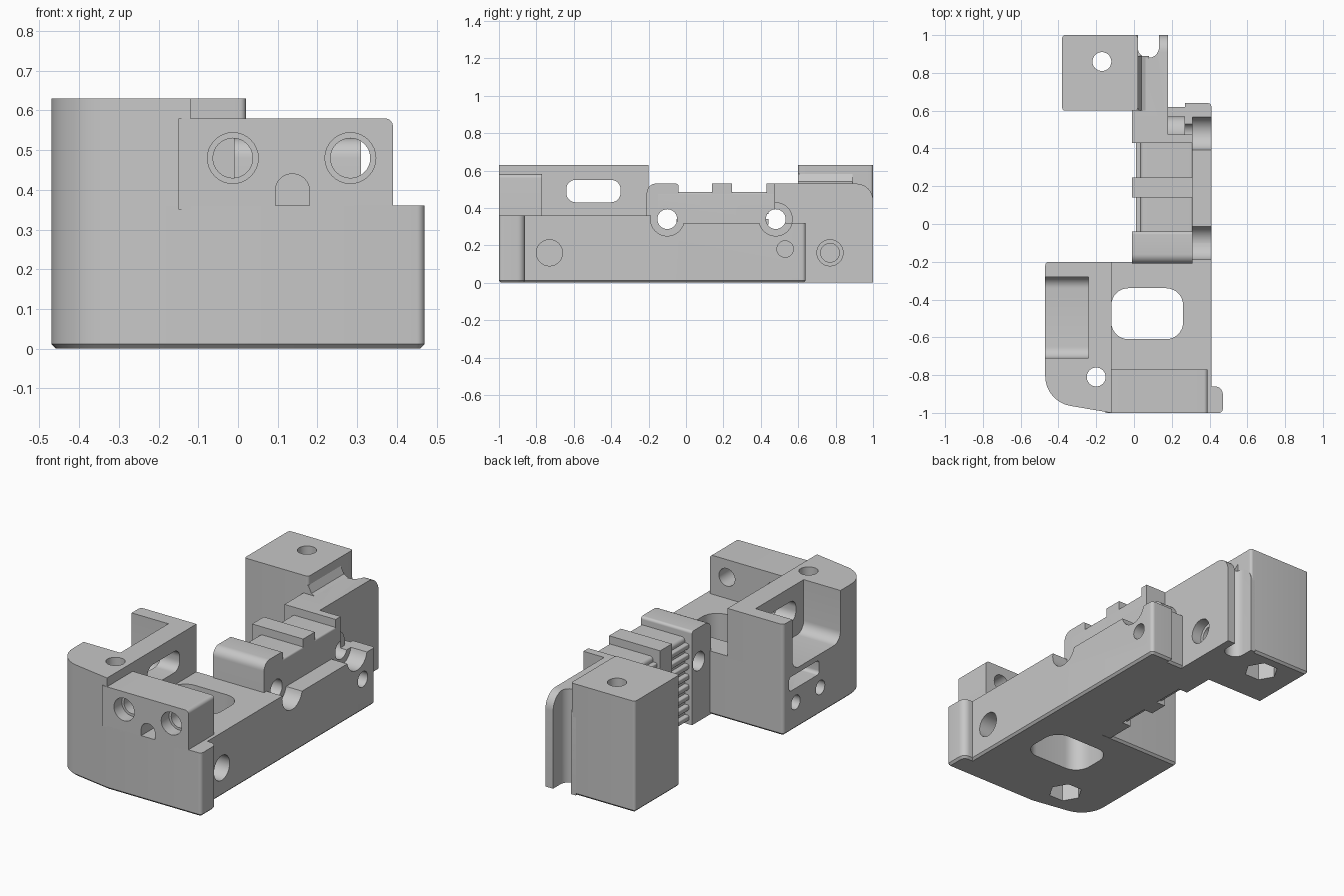
import bpy, bmesh, math
from mathutils import Vector

old = bpy.data.objects.get("Cube")
if old:
    bpy.data.objects.remove(old, do_unlink=True)

grey = bpy.data.materials.new("plain_grey")
grey.use_nodes = True
COLOUR = (0.57, 0.57, 0.57, 1)
grey.diffuse_color = COLOUR
grey.node_tree.nodes["Principled BSDF"].inputs["Base Color"].default_value = COLOUR

parts = {}


def rounded(points, steps=8):
    """Replace every (a, b, radius) corner with an arc."""
    out = []
    for i, p in enumerate(points):
        c = Vector(p[:2])
        r = p[2] if len(p) > 2 else 0
        if not r:
            out.append(c)
            continue
        u = (Vector(points[i - 1][:2]) - c).normalized()
        v = (Vector(points[(i + 1) % len(points)][:2]) - c).normalized()
        half = u.angle(v) / 2
        centre = c + (u + v).normalized() * (r / math.sin(half))
        start = (c + u * (r / math.tan(half)) - centre).normalized()
        end = (c + v * (r / math.tan(half)) - centre).normalized()
        out += [centre + start.slerp(end, k / steps).normalized() * r for k in range(steps + 1)]
    return out


def prism(name, points, axis, lo, hi, chamfer=0, keep=True):
    """Extrude a rounded outline along an axis."""
    place = {"x": lambda p, d: (d, p[0], p[1]),
             "y": lambda p, d: (p[0], d, p[1]),
             "z": lambda p, d: (p[0], p[1], d)}[axis]
    bm = bmesh.new()
    flat = rounded(points)
    rings = [[bm.verts.new(place(p, d)) for p in flat] for d in (lo, hi)]
    base = bm.faces.new(rings[0])
    bm.faces.new(rings[1])
    for i in range(len(flat)):
        j = (i + 1) % len(flat)
        bm.faces.new((rings[0][i], rings[0][j], rings[1][j], rings[1][i]))
    bmesh.ops.recalc_face_normals(bm, faces=bm.faces)
    if chamfer:
        bmesh.ops.bevel(bm, geom=list(base.edges), offset=chamfer, segments=1, affect="EDGES")
    mesh = bpy.data.meshes.new(name)
    bm.to_mesh(mesh)
    bm.free()
    mesh.materials.append(grey)
    obj = bpy.data.objects.new(name, mesh)
    bpy.context.collection.objects.link(obj)
    if keep:
        parts[name] = obj
    return obj


def rect(a0, a1, b0, b1, r=0):
    return [(a0, b0, r), (a1, b0, r), (a1, b1, r), (a0, b1, r)]


def disc(a, b, r, sides=32):
    return [(a + r * math.cos(math.tau * k / sides), b + r * math.sin(math.tau * k / sides))
            for k in range(sides)]


def cut(targets, points, axis, lo, hi):
    """Subtract a prism from the named parts."""
    tool = prism("cutter", points, axis, lo, hi, keep=False)
    for name in targets.split():
        obj = parts[name]
        mod = obj.modifiers.new("cut", "BOOLEAN")
        mod.object, mod.operation, mod.solver = tool, "DIFFERENCE", "EXACT"
        with bpy.context.temp_override(object=obj, active_object=obj):
            bpy.ops.object.modifier_apply(modifier=mod.name)
    bpy.data.objects.remove(tool, do_unlink=True)


# Front base with curved corner and side nub
curve = [(-0.47, -0.94, 0.16), (-0.12, -1)]
prism("front_base", [(-0.47, -0.2, 0.02)] + curve +
      [(0.47, -1, 0.02), (0.47, -0.86, 0.04), (0.41, -0.86), (0.41, -0.1),
       (0.035, -0.1), (0.035, -0.2)], "z", 0, 0.36, 0.012)
prism("side_wall", [(-0.47, -0.2, 0.02)] + curve + [(-0.12, -0.2)], "z", 0.35, 0.63)
prism("sensor_block", [(-0.15, 0.35), (0.39, 0.35), (0.39, 0.58, 0.02), (-0.15, 0.58)],
      "y", -1, -0.77)

# Rail with belt ridge and ribs
prism("rail", [(0.035, -0.15), (0.41, -0.15), (0.41, 0.64, 0.02), (0.27, 0.64),
               (0.27, 0.62), (0.035, 0.62)], "z", 0, 0.32, 0.012)
prism("belt_ridge", [(0.035, 0.1), (0.31, 0.1), (0.31, 0.485, 0.01), (0.035, 0.485, 0.02)],
      "y", -0.15, 0.47)
prism("front_rib", [(-0.21, 0), (-0.04, 0), (-0.04, 0.53, 0.015), (-0.21, 0.53, 0.05)],
      "x", -0.01, 0.31)
prism("middle_rib", rect(0.14, 0.245, 0, 0.53), "x", -0.01, 0.31)
prism("back_rib", rect(0.43, 0.475, 0, 0.53), "x", -0.01, 0.31)
prism("screw_boss", disc(0.48, 0.34, 0.09), "x", 0.1, 0.27)
for y0, y1 in ((-0.05, 0.15), (0.235, 0.44)):
    for k in range(8):
        z = 0.02 + 0.058 * k
        prism(f"belt_tooth_{y0}_{k}", [(0.05, z), (0.05, z + 0.03), (0.01, z + 0.03, 0.008),
                                       (0.01, z, 0.008)], "y", y0, y1)

# Back plate and back block
prism("back_plate", [(0.44, 0), (1, 0), (1, 0.53, 0.09), (0.44, 0.53)], "x", -0.01, 0.18)
prism("back_block", rect(-0.38, 0.02, 0.6, 1, 0.015), "z", 0, 0.63, 0.012)
prism("plate_fillet", [(0.01, 0.52), (0.08, 0.52), (0.04, 0.54), (0.02, 0.58), (0.01, 0.58)],
      "y", 0.6, 0.89)

# Large opening, side pocket and wall window
cut("front_base", rect(-0.12, 0.26, -0.61, -0.34, 0.09), "z", -0.1, 0.7)
cut("front_base side_wall", [(-0.71, 0.34, 0.06), (-0.28, 0.34, 0.06), (-0.28, 0.8), (-0.71, 0.8)],
    "x", -0.6, -0.24)
cut("side_wall", rect(-0.64, -0.35, 0.43, 0.55, 0.05), "x", -0.3, 0)

# Vertical screw holes with hexagonal nut pockets underneath
for names, x, y in (("front_base side_wall", -0.2, -0.81), ("back_block", -0.17, 0.86)):
    cut(names, disc(x, y, 0.05), "z", -0.1, 0.8)
    cut(names.split()[0], disc(x, y, 0.09, 6), "z", -0.1, 0.1)

# Sensor holes and arched notch
for x in (-0.013, 0.283):
    cut("sensor_block", disc(x, 0.48, 0.05), "y", -1.1, -0.7)
    cut("sensor_block", disc(x, 0.48, 0.064), "y", -1.1, -0.93)
cut("sensor_block", [(0.094, 0.361), (0.18, 0.361), (0.18, 0.44, 0.042), (0.094, 0.44, 0.042)],
    "y", -1.1, -0.85)

# Cross holes with open counterbores
for y, names in ((-0.1, "front_base rail belt_ridge front_rib"),
                 (0.48, "rail belt_ridge back_rib screw_boss back_plate")):
    cut(names, disc(y, 0.34, 0.053), "x", -0.2, 0.6)
    cut("front_base rail" if y < 0 else "rail", disc(y, 0.34, 0.09), "x", 0.31, 0.6)

# Blind side holes
cut("front_base", disc(-0.73, 0.16, 0.07), "x", 0.2, 0.6)
cut("rail", disc(0.53, 0.18, 0.044), "x", 0.25, 0.6)
cut("back_plate", disc(0.77, 0.16, 0.07), "x", 0.12, 0.6)
cut("back_plate back_block", disc(0.77, 0.16, 0.05), "x", -0.1, 0.3)
for y in (-0.31, -0.53):
    cut("front_base", disc(y, 0.15, 0.04), "x", -0.6, -0.35)
cut("front_base", rect(-0.52, -0.25, 0.23, 0.31, 0.02), "x", -0.6, -0.35)

# Vertical groove between plate and block
cut("back_plate", [(0.02, 0.88, 0.054), (0.132, 0.88, 0.054), (0.132, 1.1), (0.02, 1.1)],
    "z", -0.1, 0.8)

# Smooth rounded surfaces, keep edges crisp
bpy.ops.object.select_all(action="DESELECT")
for obj in parts.values():
    obj.select_set(True)
bpy.context.view_layer.objects.active = parts["rail"]
bpy.ops.object.shade_smooth_by_angle(angle=math.radians(30))
